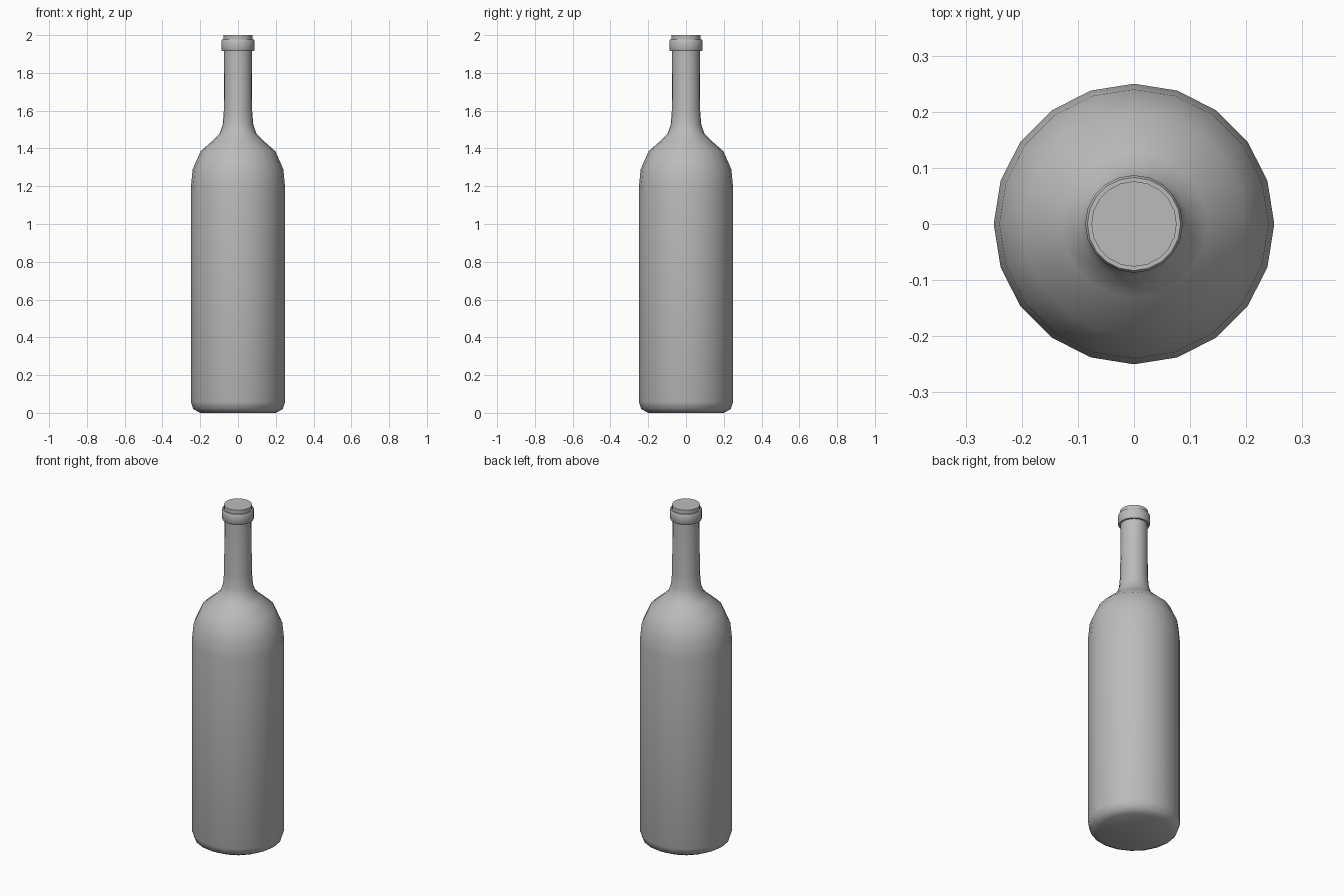
import bpy
import bmesh
import math

cube = bpy.data.objects.get("Cube")
if cube:
    bpy.data.objects.remove(cube, do_unlink=True)

SIDES = 20

glass = bpy.data.materials.new("grey_glass")
glass.use_nodes = True
glass.diffuse_color = (0.5, 0.5, 0.5, 1)
glass.node_tree.nodes["Principled BSDF"].inputs["Base Color"].default_value = (0.5, 0.5, 0.5, 1)


def lathe(name, profile, angle):
    """Revolve (radius, height) points about z and cap both ends."""
    bm = bmesh.new()
    rings = []
    for r, z in profile:
        rings.append([bm.verts.new((r * math.cos(math.tau * i / SIDES),
                                    r * math.sin(math.tau * i / SIDES), z))
                      for i in range(SIDES)])
    for low, high in zip(rings, rings[1:]):
        for i in range(SIDES):
            j = (i + 1) % SIDES
            bm.faces.new((low[i], low[j], high[j], high[i]))
    bm.faces.new(rings[0][::-1])
    bm.faces.new(rings[-1])
    mesh = bpy.data.meshes.new(name)
    bm.to_mesh(mesh)
    bm.free()
    mesh.materials.append(glass)
    obj = bpy.data.objects.new(name, mesh)
    bpy.context.collection.objects.link(obj)
    bpy.ops.object.select_all(action="DESELECT")
    obj.select_set(True)
    bpy.context.view_layer.objects.active = obj
    bpy.ops.object.shade_smooth_by_angle(angle=math.radians(angle))
    return obj


# Body, shoulder, neck, lip ring and mouth in one continuous profile
lathe("bottle", [
    (0.2, 0), (0.237, 0.02), (0.25, 0.06),           # rounded base
    (0.25, 1.19), (0.24, 1.29), (0.198, 1.385),      # body and shoulder
    (0.13, 1.445), (0.097, 1.48), (0.081, 1.525),    # shoulder into neck
    (0.075, 1.6), (0.073, 1.915),                    # neck
    (0.083, 1.915), (0.087, 1.921),                  # lip ring
    (0.087, 1.97), (0.083, 1.977),
    (0.076, 1.977), (0.076, 2.0),                    # mouth
], 50)
